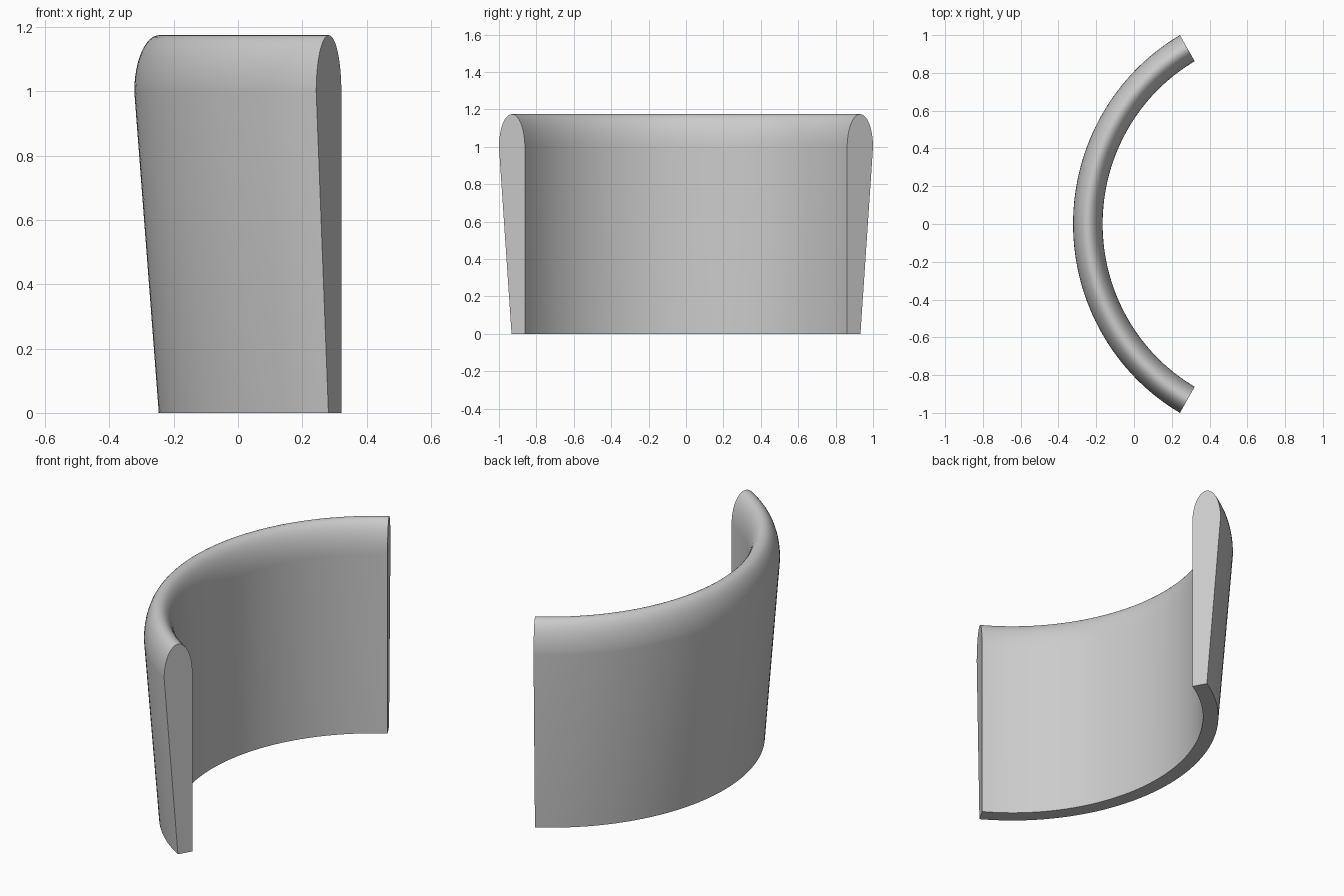
import bpy
import bmesh
from math import sin, cos, pi, radians
from mathutils import Matrix, Vector

cube = bpy.data.objects.get("Cube")
if cube:
    bpy.data.objects.remove(cube, do_unlink=True)

INNER, BASE_OUTER, TOP_OUTER = 0.995, 1.077, 1.1547   # wall radii
SHOULDER, HEIGHT = 1.0, 1.175                          # start and top of the rounded rim
HALF_ANGLE = radians(60)
CENTRE_X, SQUASH = 0.809, 0.98
RIM_STEPS, ARC_STEPS = 24, 64

# Plain grey material
grey = bpy.data.materials.new("plain grey")
grey.use_nodes = True
colour = (0.6, 0.6, 0.6, 1)
grey.diffuse_color = colour
grey.node_tree.nodes["Principled BSDF"].inputs["Base Color"].default_value = colour

# Wall cross-section: upright inside, flared outside, half-ellipse rim
mid, half = (INNER + TOP_OUTER) / 2, (TOP_OUTER - INNER) / 2
profile = [(INNER, 0), (BASE_OUTER, 0)]
for i in range(RIM_STEPS + 1):
    a = pi * i / RIM_STEPS
    profile.append((mid + half * cos(a), SHOULDER + (HEIGHT - SHOULDER) * sin(a)))

# Sweep the section around the arc
bm = bmesh.new()
verts = [bm.verts.new((-r * cos(HALF_ANGLE), r * sin(HALF_ANGLE), z)) for r, z in profile]
edges = [bm.edges.new((v, verts[(i + 1) % len(verts)])) for i, v in enumerate(verts)]
bmesh.ops.spin(bm, geom=verts + edges, cent=(0, 0, 0), axis=(0, 0, 1),
               angle=2 * HALF_ANGLE, steps=ARC_STEPS, use_duplicate=False)

# Flat end caps
bmesh.ops.holes_fill(bm, edges=[e for e in bm.edges if e.is_boundary], sides=0)
bmesh.ops.recalc_face_normals(bm, faces=bm.faces[:])
bmesh.ops.transform(bm, verts=bm.verts[:],
                    matrix=Matrix.Translation(Vector((CENTRE_X, 0, 0))) @ Matrix.Diagonal((SQUASH, 1, 1, 1)))

mesh = bpy.data.meshes.new("curved_backrest")
bm.to_mesh(mesh)
bm.free()
mesh.materials.append(grey)
backrest = bpy.data.objects.new("curved_backrest", mesh)
bpy.context.collection.objects.link(backrest)

# Smooth curves, crisp ends and base
bpy.ops.object.select_all(action='DESELECT')
backrest.select_set(True)
bpy.context.view_layer.objects.active = backrest
bpy.ops.object.shade_smooth_by_angle(angle=radians(35))
